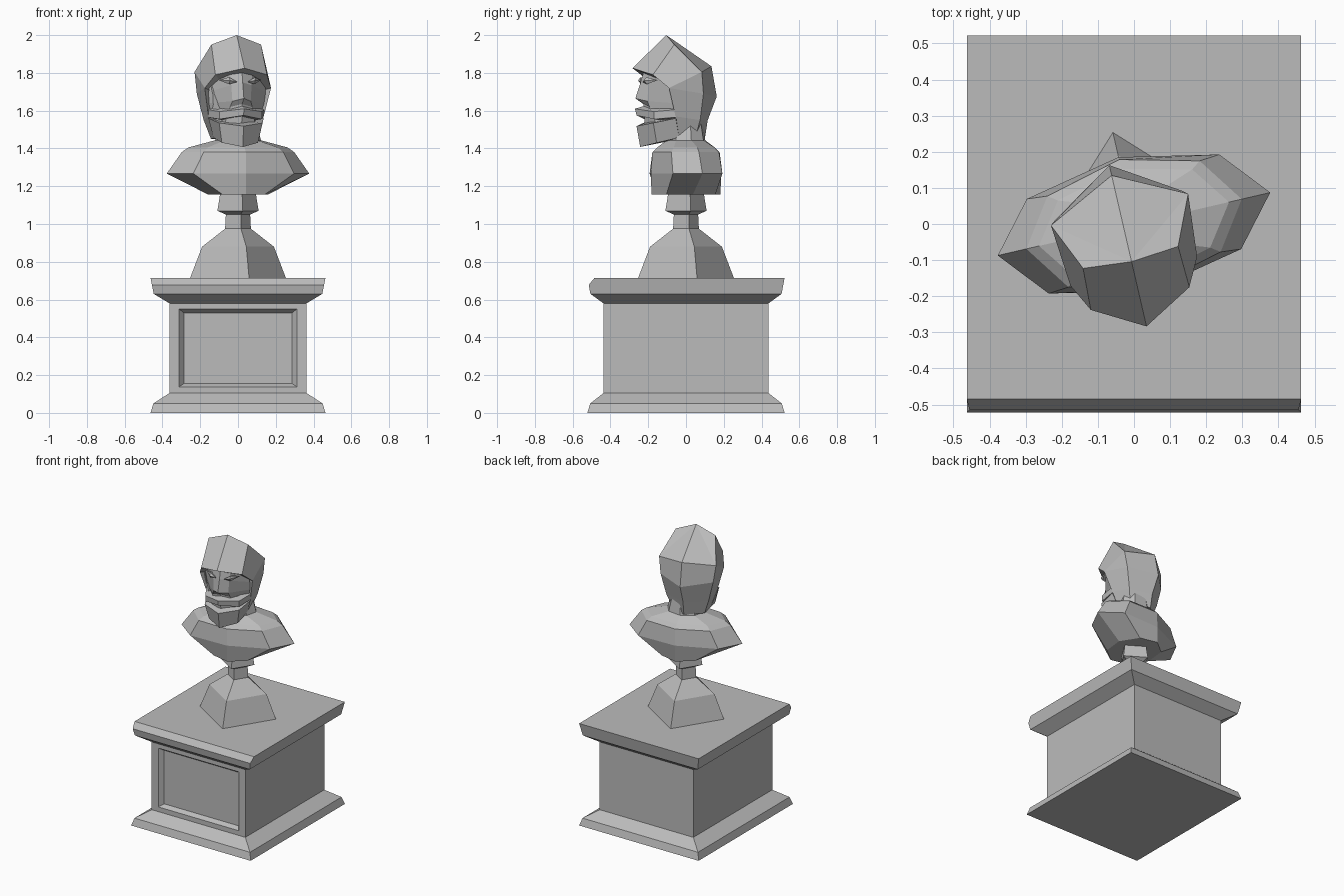
import bpy, bmesh, math
from mathutils import Vector

cube = bpy.data.objects.get("Cube")
if cube:
    bpy.data.objects.remove(cube, do_unlink=True)

stone = bpy.data.materials.new("grey stone")
stone.use_nodes = True
GREY = (0.5, 0.5, 0.5, 1)
stone.diffuse_color = GREY
stone.node_tree.nodes["Principled BSDF"].inputs["Base Color"].default_value = GREY

YAW = math.radians(13)   # the whole bust is turned a little to its left


def finish(bm, name, yaw=0.0, offset=0.0):
    bmesh.ops.recalc_face_normals(bm, faces=bm.faces)
    mesh = bpy.data.meshes.new(name)
    bm.to_mesh(mesh)
    bm.free()
    mesh.materials.append(stone)
    ob = bpy.data.objects.new(name, mesh)
    ob.rotation_euler.z = yaw
    ob.location = (offset * math.cos(yaw), offset * math.sin(yaw), 0)
    bpy.context.collection.objects.link(ob)
    return ob


def loft(rings):
    """Skin a stack of point rings and cap both ends."""
    bm = bmesh.new()
    loops = [[bm.verts.new(p) for p in ring] for ring in rings]
    n = len(loops[0])
    for a, b in zip(loops, loops[1:]):
        for i in range(n):
            j = (i + 1) % n
            bm.faces.new((a[i], a[j], b[j], b[i]))
    bm.faces.new(loops[0])
    bm.faces.new(loops[-1])
    return bm


def oval(sides, z, rx, ry):
    steps = [math.tau * i / sides for i in range(sides)]
    return [(rx * math.cos(a), ry * math.sin(a), z) for a in steps]


def rect(z, x, y):
    return [(-x, -y, z), (x, -y, z), (x, y, z), (-x, y, z)]


def mirrored(name, points, faces):
    """Build both halves of a symmetric head part and close its open side."""
    bm = bmesh.new()
    left = {k: bm.verts.new(p) for k, p in points.items()}
    right = {k: left[k] if p[0] == 0 else bm.verts.new((-p[0], p[1], p[2]))
             for k, p in points.items()}
    for f in faces:
        keys = f.split()
        bm.faces.new([left[k] for k in keys])
        bm.faces.new([right[k] for k in reversed(keys)])
    bmesh.ops.holes_fill(bm, edges=[e for e in bm.edges if e.is_boundary], sides=0)
    return finish(bm, name, YAW, -0.03)


def rows(name, table):
    """Symmetric part from rows of points running centre to side."""
    points = {f"{r}_{c}": p for r, row in enumerate(table) for c, p in enumerate(row)}
    faces = [f"{r}_{c} {r}_{c+1} {r+1}_{c+1} {r+1}_{c}"
             for r in range(len(table) - 1) for c in range(len(table[0]) - 1)]
    return mirrored(name, points, faces)


# Plinth: moulded block with a recessed front panel and chamfered front lip
bm = loft([rect(*r) for r in ((0, .463, .522), (.05, .448, .507), (.105, .363, .437),
                              (.58, .363, .437), (.63, .446, .506), (.715, .463, .522))])
bm.normal_update()
front = next(f for f in bm.faces if abs(f.calc_center_median().z - .3425) < .01
             and f.calc_center_median().y < -.4)
for half, low, high, y in ((.312, .138, .55, -.437), (.287, .155, .53, -.407)):
    bmesh.ops.inset_region(bm, faces=[front], thickness=.01)
    for v in front.verts:
        v.co = (math.copysign(half, v.co.x), y, low if v.co.z < .34 else high)
lip = [e for e in bm.edges if all(v.co.z > .71 and v.co.y < -.5 for v in e.verts)]
bmesh.ops.bevel(bm, geom=lip, offset=.038, segments=1, affect='EDGES')
finish(bm, "plinth")

# Square turned foot under the bust
finish(loft([oval(4, z, r, r) for z, r in ((.715, .26), (.88, .195), (.975, .07),
                                           (1.05, .066), (1.07, .112), (1.16, .097))]),
       "bust_foot", YAW)

# Shoulders and neck
finish(loft([oval(8, *r) for r in ((1.155, .16, .188), (1.267, .387, .19),
                                   (1.38, .306, .183), (1.405, .27, .157),
                                   (1.443, .125, .105), (1.54, .1, .09))]),
       "shoulders", YAW)

# Faceted hood with an overhanging brim
hood = {
    "apex": (0, -.1, 2), "crown": (.135, -.088, 1.95), "nape": (0, .145, 1.835),
    "brim": (0, -.284, 1.825), "brow": (.14, -.205, 1.79),
    "temple": (.18, -.127, 1.72), "cheek": (.15, -.085, 1.57), "jaw": (.115, -.06, 1.455),
    "side": (.195, .048, 1.805), "ear": (.18, .06, 1.69),
    "low": (.145, .05, 1.55), "hem": (.11, .03, 1.45),
    "back": (0, .174, 1.675), "backlow": (0, .125, 1.55), "tail": (0, .11, 1.455),
    "in_brim": (0, -.2, 1.79), "in_brow": (.11, -.16, 1.765),
    "in_temple": (.15, -.1, 1.71), "in_cheek": (.125, -.06, 1.57), "base": (0, -.03, 1.46),
}
mirrored("hood", hood, [
    "apex brim brow crown", "apex crown side", "apex side nape",
    "crown brow temple side", "side temple ear", "ear temple cheek low", "low cheek jaw hem",
    "nape side ear back", "back ear low backlow", "backlow low hem tail",
    "brim in_brim in_brow brow", "brow in_brow in_temple temple",
    "temple in_temple in_cheek cheek", "cheek in_cheek base jaw", "jaw base tail hem",
])

# Face with a central nose ridge
rows("face", [
    [(0, -.225, 1.8), (.06, -.205, 1.795), (.15, -.125, 1.76)],
    [(0, -.24, 1.75), (.055, -.21, 1.735), (.155, -.11, 1.7)],
    [(0, -.268, 1.665), (.05, -.215, 1.65), (.15, -.095, 1.64)],
    [(0, -.225, 1.635), (.06, -.205, 1.62), (.135, -.08, 1.58)],
    [(0, -.215, 1.5), (.09, -.165, 1.5), (.125, -.06, 1.5)],
])

# Almond eyes on both sides
mirrored("eyes", {"inner": (.027, -.235, 1.752), "outer": (.115, -.172, 1.762),
                  "top": (.07, -.225, 1.777), "bottom": (.07, -.222, 1.74),
                  "pupil": (.068, -.238, 1.76), "rear": (.065, -.18, 1.76)},
         [f"{a} {b} {tip}" for tip in ("pupil", "rear")
          for a, b in (("inner", "top"), ("top", "outer"),
                       ("outer", "bottom"), ("bottom", "inner"))])

# Moustache, lower lip and beard wrap round the jaw
rows("moustache", [
    [(0, -.22, 1.625), (.09, -.16, 1.61), (.13, -.07, 1.62)],
    [(0, -.27, 1.61), (.115, -.195, 1.595), (.152, -.085, 1.605)],
    [(0, -.262, 1.575), (.115, -.192, 1.555), (.15, -.083, 1.565)],
    [(0, -.21, 1.57), (.09, -.15, 1.55), (.12, -.07, 1.56)],
])
rows("beard", [
    [(0, -.2, 1.54), (.08, -.15, 1.545), (.12, -.06, 1.56)],
    [(0, -.262, 1.518), (.118, -.198, 1.535), (.15, -.083, 1.56)],
    [(0, -.242, 1.408), (.098, -.175, 1.43), (.116, -.058, 1.457)],
    [(0, -.08, 1.44), (.06, -.06, 1.45), (.08, -.03, 1.46)],
])
